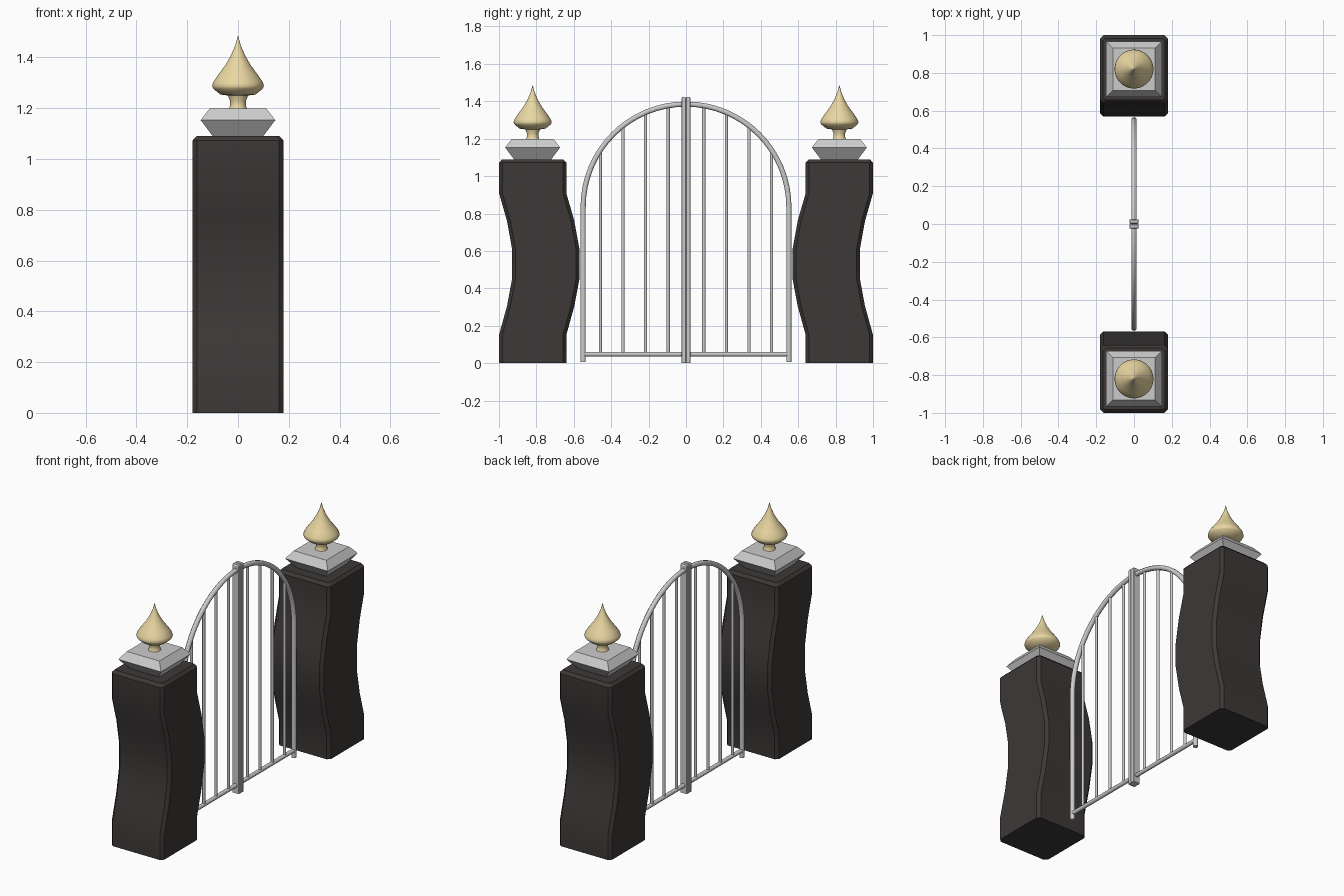
import bpy, bmesh, math

if "Cube" in bpy.data.objects:
    bpy.data.objects.remove(bpy.data.objects["Cube"])

def material(name, rgb):
    m = bpy.data.materials.new(name)
    m.diffuse_color = (*rgb, 1)
    m.use_nodes = True
    m.node_tree.nodes["Principled BSDF"].inputs["Base Color"].default_value = m.diffuse_color
    return m

STONE = material("dark_stone", (0.045, 0.04, 0.038))
BRASS = material("pale_brass", (0.82, 0.68, 0.36))

def loft(name, rings, mat=None, smooth=None):
    """Skin a list of equal-length point rings and close both ends."""
    bm = bmesh.new()
    loops = [[bm.verts.new(p) for p in r] for r in rings]
    n = len(loops[0])
    for a, b in zip(loops, loops[1:]):
        for i in range(n):
            j = (i + 1) % n
            bm.faces.new((a[i], a[j], b[j], b[i]))
    bm.faces.new(loops[0][::-1])
    bm.faces.new(loops[-1])
    bmesh.ops.recalc_face_normals(bm, faces=bm.faces)
    me = bpy.data.meshes.new(name)
    bm.to_mesh(me)
    bm.free()
    ob = bpy.data.objects.new(name, me)
    bpy.context.collection.objects.link(ob)
    if mat:
        me.materials.append(mat)
    if smooth:
        bpy.ops.object.select_all(action='DESELECT')
        ob.select_set(True)
        bpy.context.view_layer.objects.active = ob
        bpy.ops.object.shade_smooth_by_angle(angle=math.radians(smooth))
    return ob

def square(h, y, z, c=0.0, hy=None):
    """Square ring of half size h, with chamfered corners if c > 0."""
    k = hy or h
    if c:
        pts = [(h, k - c), (h - c, k), (c - h, k), (-h, k - c),
               (-h, c - k), (c - h, -k), (h - c, -k), (h, c - k)]
    else:
        pts = [(h, k), (-h, k), (-h, -k), (h, -k)]
    return [(px, y + py, z) for px, py in pts]

def circle(r, y, z, n, x=0.0):
    return [(x + r * math.cos(2 * math.pi * (i + .5) / n),
             y + r * math.sin(2 * math.pi * (i + .5) / n), z) for i in range(n)]

PY = 0.82
BEND = [(0, 0), (.15, 0), (.305, .043), (.455, .071), (.605, .071),
        (.76, .043), (.91, 0), (1.072, 0)]
FINIAL = [(.037, 1.195), (.031, 1.21), (.031, 1.228), (.04, 1.25), (.07, 1.254),
          (.098, 1.277), (.103, 1.287), (.098, 1.303), (.08, 1.33), (.05, 1.37),
          (.027, 1.41), (.010, 1.45), (.001, 1.485)]

# gate pillars, caps and finials, mirrored about the middle
for s, side in ((-1, "left"), (1, "right")):
    rings = [square(.18, s * (PY - d), z, .018) for z, d in BEND]
    rings.append(square(.163, s * PY, 1.09, .012))
    loft("pillar_" + side, rings, STONE, 25)
    loft("pillar_cap_" + side, [square(h, s * PY, z) for h, z in
                                ((.098, 1.088), (.147, 1.153), (.112, 1.198))])
    loft("finial_" + side, [circle(r, s * PY, z, 32) for r, z in FINIAL], BRASS, 50)

# arched frame: two stiles joined by a half circle
R, SPRING, T = .55, .835, .015
path = [(-R, .005)]
path += [(-R * math.cos(math.pi * i / 32), SPRING + R * math.sin(math.pi * i / 32))
         for i in range(33)]
path.append((R, .005))
rings = []
for i, (y, z) in enumerate(path):
    a, b = path[max(i - 1, 0)], path[min(i + 1, len(path) - 1)]
    ty, tz = b[0] - a[0], b[1] - a[1]
    l = math.hypot(ty, tz)
    ny, nz = -tz / l, ty / l
    rings.append([(px, y + ny * py, z + nz * py) for px, py, _ in circle(T, 0, 0, 8)])
loft("arch_frame", rings, None, 50)

# bottom rail
loft("bottom_rail", [[(px, y, .048 + py) for px, py, _ in circle(.013, 0, 0, 8)]
                     for y in (-R, R)], None, 50)

# meeting posts and upright bars of both leaves
for s, side in ((-1, "left"), (1, "right")):
    loft("meeting_post_" + side,
         [square(h, s * .0125, z, .003, k) for h, k, z in
          ((.024, .0125, 0), (.024, .0125, 1.415), (.02, .0085, 1.422))])
    for i in range(4):
        y = .095 + .121 * i
        top = SPRING + math.sqrt(R * R - y * y)
        loft(f"bar_{side}_{i + 1}", [circle(.009, s * y, z, 8) for z in (.048, top)],
             None, 50)
